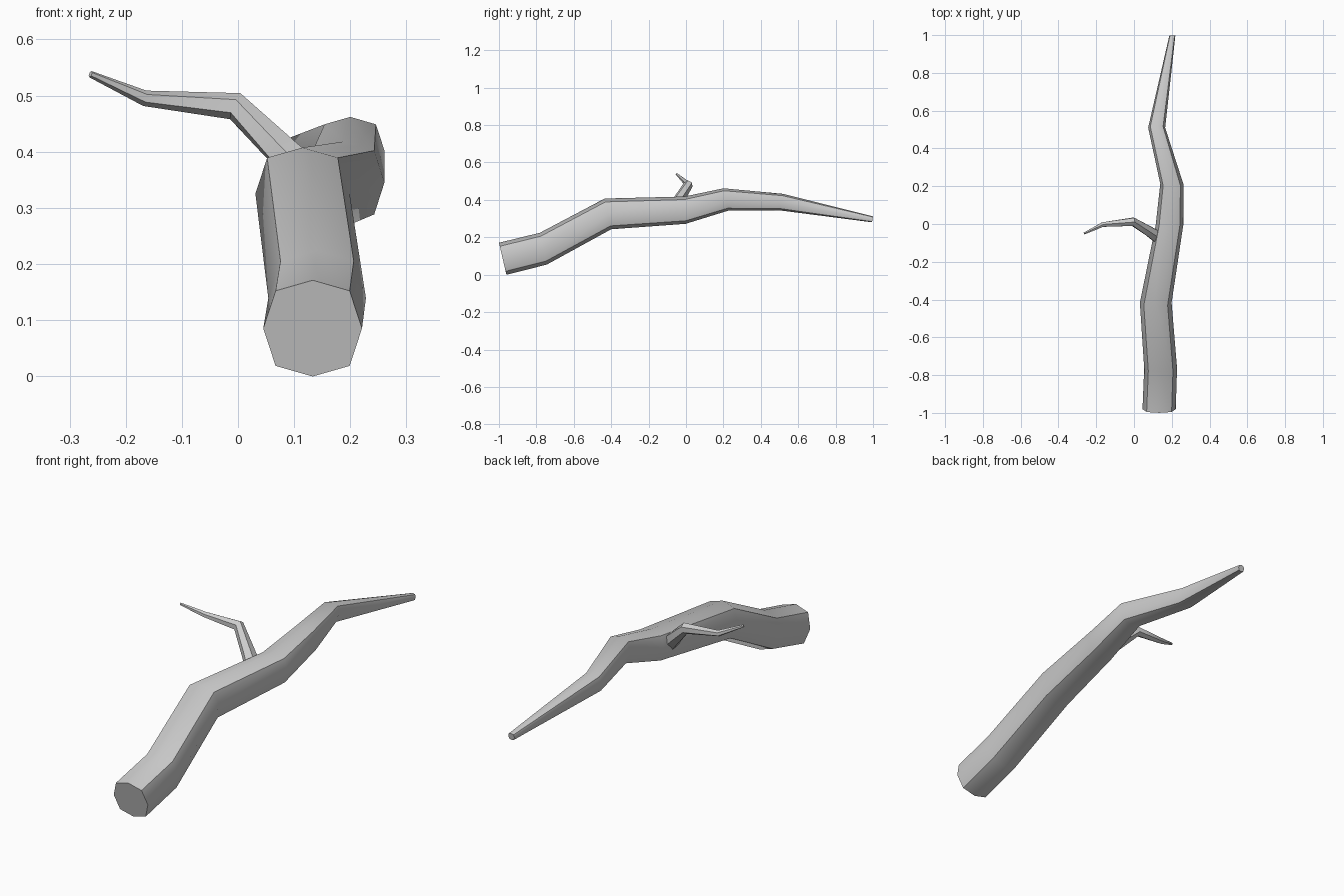
import bpy, bmesh, math
from mathutils import Vector

if "Cube" in bpy.data.objects:
    bpy.data.objects.remove(bpy.data.objects["Cube"])

# Squarish eight-sided bark section (sideways, up), in units of radius
TRUNK_SECTION = [(0, 1), (-.75, .78), (-1, 0), (-.75, -.78),
                 (0, -1), (.75, -.78), (1, 0), (.75, .78)]
TWIG_SECTION = [(math.cos(i * math.tau / 6 + math.pi / 2),
                 math.sin(i * math.tau / 6 + math.pi / 2)) for i in range(6)]


def loft(name, rings, angle):
    """Skin a list of point rings into a capped tube."""
    bm = bmesh.new()
    loops = [[bm.verts.new(p) for p in ring] for ring in rings]
    for a, b in zip(loops, loops[1:]):
        n = len(a)
        for i in range(n):
            j = (i + 1) % n
            bm.faces.new((a[i], a[j], b[j], b[i]))
    bm.faces.new(loops[0])
    bm.faces.new(loops[-1])
    bmesh.ops.recalc_face_normals(bm, faces=bm.faces)
    mesh = bpy.data.meshes.new(name)
    bm.to_mesh(mesh)
    bm.free()
    obj = bpy.data.objects.new(name, mesh)
    bpy.context.collection.objects.link(obj)
    bpy.ops.object.select_all(action='DESELECT')
    obj.select_set(True)
    bpy.context.view_layer.objects.active = obj
    bpy.ops.object.shade_smooth_by_angle(angle=math.radians(angle))
    return obj


def ring(center, radius, side, up, section):
    c = Vector(center)
    return [c + (side * s + up * u) * radius for s, u in section]


# Main branch: centre, radius, y lean of the ring's top
branch_path = [
    ((.133, -.98, .085), .088, -.23),
    ((.141, -.763, .139), .087, -.22),
    ((.115, -.417, .325), .084, -.21),
    ((.188, -.005, .345), .073, -.05),
    ((.200, .213, .402), .061, -.20),
    ((.120, .510, .388), .045, .18),
    ((.203, .997, .296), .016, .15),
]
loft("main_branch",
     [ring(c, r, Vector((1, 0, 0)), Vector((0, lean, 1)).normalized(), TRUNK_SECTION)
      for c, r, lean in branch_path], 40)

# Side twig: root buried in the branch, rings square to the path
twig_path = [
    ((.130, -.072, .350), .036),
    ((.085, -.042, .394), .031),
    ((-.005, .012, .481), .025),
    ((-.166, -.003, .495), .014),
    ((-.263, -.050, .538), .006),
]
points = [Vector(c) for c, r in twig_path]
twig_rings = []
for i, (c, r) in enumerate(twig_path):
    tangent = (points[min(i + 1, 4)] - points[max(i - 1, 0)]).normalized()
    side = tangent.cross(Vector((0, 0, 1))).normalized()
    twig_rings.append(ring(c, r, side, side.cross(tangent), TWIG_SECTION))
loft("side_twig", twig_rings, 40)
